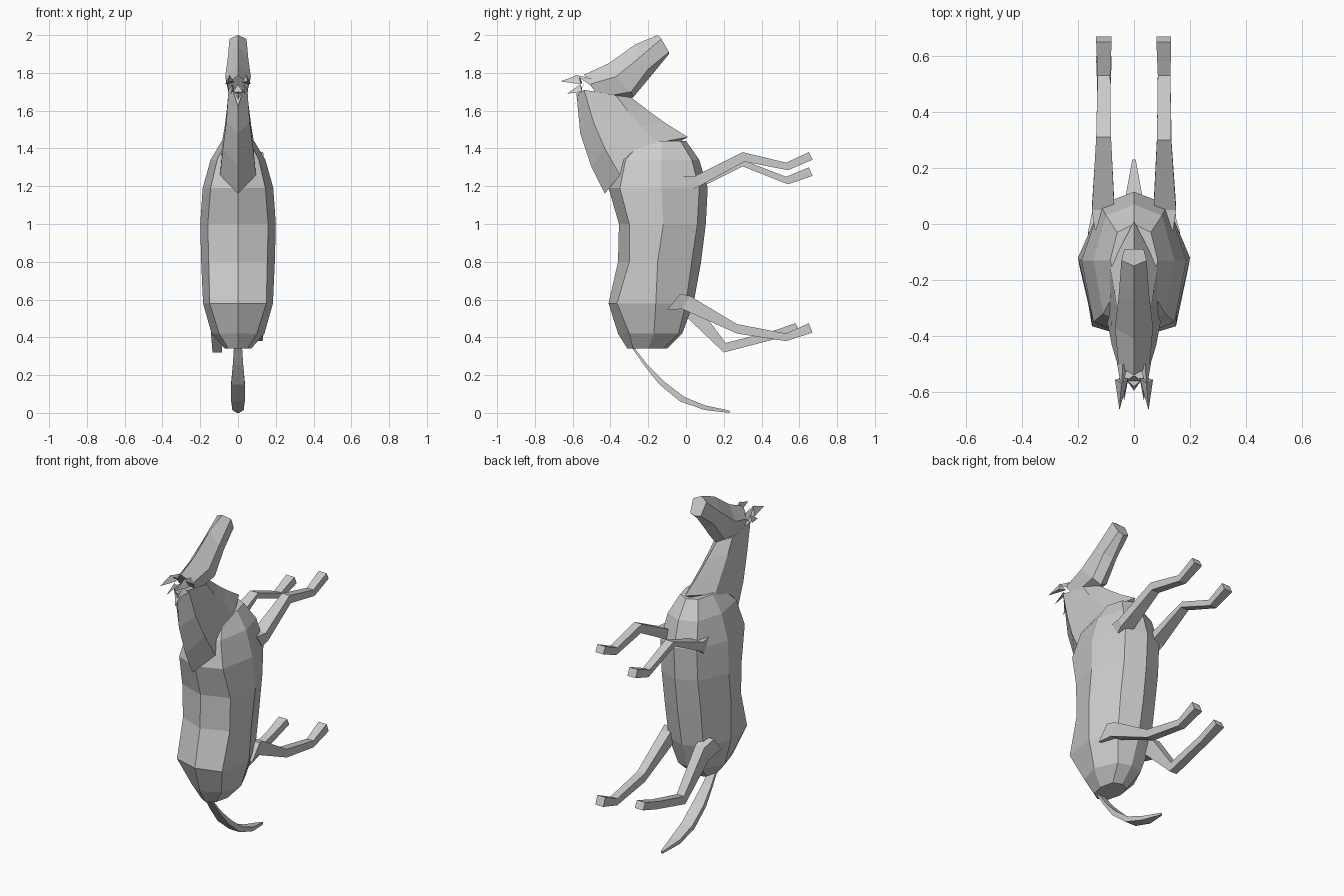
import bpy, bmesh
from mathutils import Vector

grey = bpy.data.materials.new("light grey")
grey.diffuse_color = (0.6, 0.6, 0.6, 1)


def loft(name, rings):
    """Join closed rings of points into a capped tube with flat faces."""
    bm = bmesh.new()
    loops = [[bm.verts.new(p) for p in ring] for ring in rings]
    n = len(loops[0])
    for a, b in zip(loops, loops[1:]):
        for i in range(n):
            j = (i + 1) % n
            bm.faces.new((a[i], a[j], b[j], b[i]))
    bm.faces.new(loops[0])
    bm.faces.new(loops[-1])
    bmesh.ops.recalc_face_normals(bm, faces=bm.faces)
    mesh = bpy.data.meshes.new(name)
    bm.to_mesh(mesh)
    bm.free()
    mesh.materials.append(grey)
    obj = bpy.data.objects.new(name, mesh)
    bpy.context.collection.objects.link(obj)
    return obj


def mirrored(half):
    """Close a half ring whose first and last points lie on the centre plane."""
    return half + [(-x, y, z) for x, y, z in half[-2:0:-1]]


# body: z, spine y, shoulder (x, y), flank (x, y), belly side (x, y), belly y
body = [
    (0.34, -0.31, 0.05, -0.28, 0.07, -0.20, 0.05, -0.12, -0.10),
    (0.42, -0.36, 0.10, -0.30, 0.14, -0.17, 0.08, -0.04, -0.02),
    (0.58, -0.41, 0.15, -0.365, 0.185, -0.16, 0.115, 0.00, 0.04),
    (0.80, -0.36, 0.155, -0.30, 0.195, -0.15, 0.12, 0.03, 0.08),
    (1.00, -0.355, 0.16, -0.30, 0.20, -0.12, 0.12, 0.06, 0.105),
    (1.19, -0.41, 0.145, -0.35, 0.187, -0.13, 0.12, 0.07, 0.115),
    (1.34, -0.37, 0.11, -0.32, 0.145, -0.13, 0.10, 0.03, 0.07),
    (1.44, -0.28, 0.06, -0.23, 0.085, -0.13, 0.06, -0.03, 0.00),
]
loft("body", [mirrored([(0, s, z), (x1, y1, z), (x2, y2, z), (x3, y3, z), (0, b, z)])
              for z, s, x1, y1, x2, y2, x3, y3, b in body])

# neck: crest, crest side, throat side, throat
neck = [
    [(0, -0.43, 1.16), (0.095, -0.35, 1.26), (0.085, -0.155, 1.43), (0, 0.01, 1.46)],
    [(0, -0.50, 1.30), (0.08, -0.43, 1.40), (0.07, -0.24, 1.52), (0, -0.11, 1.535)],
    [(0, -0.56, 1.48), (0.062, -0.49, 1.54), (0.06, -0.31, 1.60), (0, -0.20, 1.60)],
    [(0, -0.58, 1.69), (0.05, -0.54, 1.71), (0.05, -0.37, 1.68), (0, -0.29, 1.67)],
]
loft("neck", [mirrored(r) for r in neck])

# head: forehead, cheek, jaw side, jaw
head = [
    [(0, -0.54, 1.79), (0.055, -0.51, 1.74), (0.045, -0.46, 1.67), (0, -0.45, 1.67)],
    [(0, -0.41, 1.85), (0.068, -0.37, 1.78), (0.05, -0.29, 1.70), (0, -0.28, 1.67)],
    [(0, -0.27, 1.95), (0.055, -0.26, 1.87), (0.045, -0.20, 1.82), (0, -0.18, 1.79)],
    [(0, -0.15, 2.00), (0.045, -0.13, 1.98), (0.035, -0.09, 1.91), (0, -0.09, 1.90)],
]
loft("head", [mirrored(r) for r in head])


def spike(name, base, tip):
    """Three-sided pointed piece."""
    t = Vector(tip)
    loft(name, [base, [t + (Vector(p) - t) * 0.02 for p in base]])


# ears and the small tufts below them
for side, s in (("right", 1), ("left", -1)):
    spike(side + "_ear", [(s * 0.02, -0.55, 1.75), (s * 0.068, -0.555, 1.74),
                          (s * 0.045, -0.57, 1.79)], (s * 0.052, -0.665, 1.755))
    spike(side + "_ear_root", [(s * 0.02, -0.50, 1.74), (s * 0.06, -0.50, 1.73),
                               (s * 0.04, -0.50, 1.77)], (s * 0.045, -0.59, 1.79))
    spike(side + "_tuft", [(s * 0.02, -0.55, 1.72), (s * 0.055, -0.55, 1.70),
                           (s * 0.03, -0.56, 1.74)], (s * 0.035, -0.63, 1.69))
spike("mane_tuft", [(-0.025, -0.56, 1.70), (0.025, -0.56, 1.70), (0, -0.54, 1.74)],
      (0, -0.595, 1.62))


def leg(name, stations):
    """Square tube; each station is inner x, outer x, upper (y, z), lower (y, z)."""
    loft(name, [[(a, y1, z1), (b, y1, z1), (b, y2, z2), (a, y2, z2)]
                for a, b, y1, z1, y2, z2 in stations])


leg("right_front_leg", [
    (0.07, 0.14, -0.02, 1.255, 0.03, 1.18), (0.07, 0.15, 0.05, 1.255, 0.07, 1.20),
    (0.082, 0.133, 0.30, 1.38, 0.31, 1.33), (0.085, 0.13, 0.53, 1.325, 0.54, 1.285),
    (0.08, 0.133, 0.65, 1.38, 0.67, 1.34)])
leg("left_front_leg", [
    (-0.07, -0.14, -0.02, 1.24, 0.03, 1.16), (-0.07, -0.15, 0.05, 1.24, 0.07, 1.19),
    (-0.082, -0.135, 0.31, 1.335, 0.30, 1.305), (-0.085, -0.13, 0.53, 1.25, 0.54, 1.21),
    (-0.08, -0.135, 0.65, 1.30, 0.67, 1.255)])
leg("right_hind_leg", [
    (0.09, 0.165, -0.03, 0.63, -0.10, 0.545), (0.09, 0.15, 0.02, 0.62, -0.02, 0.55),
    (0.085, 0.135, 0.27, 0.47, 0.27, 0.42), (0.085, 0.13, 0.53, 0.42, 0.53, 0.38),
    (0.08, 0.133, 0.65, 0.475, 0.67, 0.425)])
leg("left_hind_leg", [
    (-0.09, -0.165, -0.03, 0.63, -0.10, 0.545), (-0.09, -0.15, 0.04, 0.60, 0.0, 0.51),
    (-0.085, -0.135, 0.21, 0.37, 0.20, 0.32), (-0.085, -0.13, 0.45, 0.43, 0.47, 0.39),
    (-0.08, -0.135, 0.58, 0.475, 0.60, 0.435)])

# tail: half width, lower (y, z), upper (y, z)
tail = [
    (0.02, -0.305, 0.37, -0.285, 0.36), (0.028, -0.22, 0.25, -0.20, 0.25),
    (0.036, -0.14, 0.15, -0.115, 0.165), (0.036, -0.03, 0.06, -0.01, 0.085),
    (0.03, 0.10, 0.015, 0.10, 0.04), (0.006, 0.23, 0.0, 0.23, 0.012),
]
leg("tail", [(-w, w, y1, z1, y2, z2) for w, y1, z1, y2, z2 in tail])
